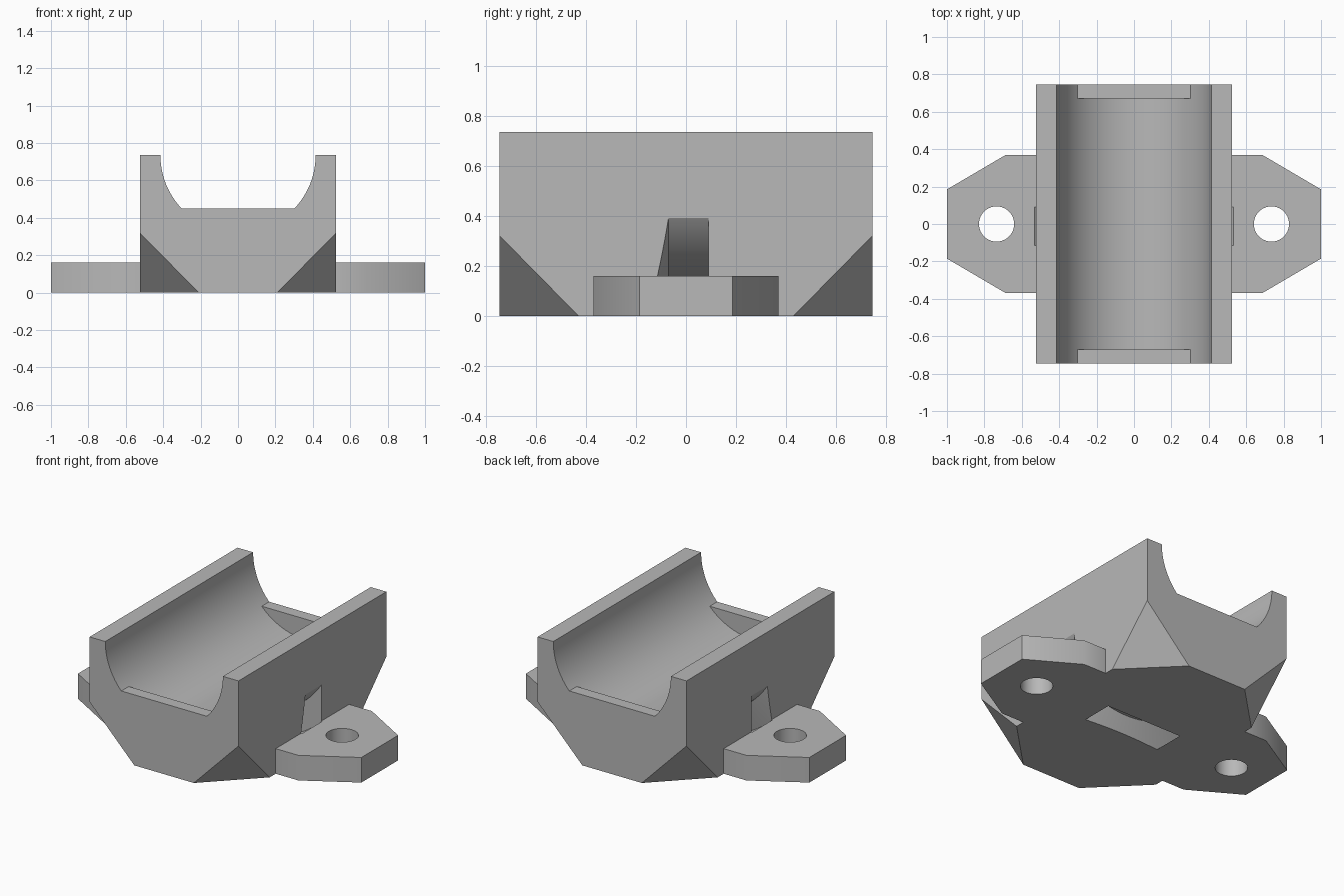
import bpy
import bmesh
import math
from mathutils import Matrix, Vector

HALF_X, HALF_Y, HEIGHT = 0.525, 0.745, 0.735
TROUGH_R = 0.415
PLATE_H = 0.16
CHAMFER, CHAMFER_H = 0.315, 0.32

cube = bpy.data.objects.get("Cube")
if cube:
    bpy.data.objects.remove(cube, do_unlink=True)


def to_object(bm, name):
    bmesh.ops.recalc_face_normals(bm, faces=bm.faces[:])
    mesh = bpy.data.meshes.new(name)
    bm.to_mesh(mesh)
    bm.free()
    obj = bpy.data.objects.new(name, mesh)
    bpy.context.scene.collection.objects.link(obj)
    return obj


def box(name, x0, x1, y0, y1, z0, z1):
    bm = bmesh.new()
    bmesh.ops.create_cube(bm, size=1)
    for v in bm.verts:
        v.co = Vector((x1 if v.co.x > 0 else x0,
                       y1 if v.co.y > 0 else y0,
                       z1 if v.co.z > 0 else z0))
    return to_object(bm, name)


def cylinder(name, radius, depth, centre, along_y=False):
    bm = bmesh.new()
    turn = Matrix.Rotation(math.pi / 2, 4, "X") if along_y else Matrix()
    bmesh.ops.create_cone(bm, cap_ends=True, segments=96, radius1=radius,
                          radius2=radius, depth=depth,
                          matrix=Matrix.Translation(centre) @ turn)
    return to_object(bm, name)


def combine(target, tool, operation):
    mod = target.modifiers.new(tool.name, "BOOLEAN")
    mod.operation = operation
    mod.solver = "EXACT"
    mod.object = tool
    bpy.context.view_layer.objects.active = target
    bpy.ops.object.modifier_apply(modifier=mod.name)
    bpy.data.objects.remove(tool, do_unlink=True)


# Block with its four lower corners sliced off
bm = bmesh.new()
bmesh.ops.create_cube(bm, size=1)
for v in bm.verts:
    v.co = Vector((v.co.x * 2 * HALF_X, v.co.y * 2 * HALF_Y, (v.co.z + 0.5) * HEIGHT))
for sx in (-1, 1):
    for sy in (-1, 1):
        cut = bmesh.ops.bisect_plane(
            bm, geom=bm.verts[:] + bm.edges[:] + bm.faces[:], dist=1e-5,
            plane_co=(sx * HALF_X, sy * HALF_Y, CHAMFER_H),
            plane_no=(sx / CHAMFER, sy / CHAMFER, -1 / CHAMFER_H), clear_outer=True)
        edges = [e for e in cut["geom_cut"] if isinstance(e, bmesh.types.BMEdge)]
        bmesh.ops.holes_fill(bm, edges=edges)
cradle = to_object(bm, "cradle")

# Round trough, with a flat-topped lip at each end
combine(cradle, cylinder("trough", TROUGH_R, 2, (0, 0, HEIGHT), True), "DIFFERENCE")
for s in (-1, 1):
    y0, y1 = sorted((s * 0.67, s * HALF_Y))
    combine(cradle, box("end_lip", -0.4, 0.4, y0, y1, 0.26, 0.45), "UNION")

# Mounting plate with tapered ears
bm = bmesh.new()
corners = [(1, -0.185), (1, 0.185), (0.685, 0.37),
           (-0.685, 0.37), (-1, 0.185), (-1, -0.185),
           (-0.685, -0.37), (0.685, -0.37)]
face = bm.faces.new([bm.verts.new((x, y, 0)) for x, y in corners])
extruded = bmesh.ops.extrude_face_region(bm, geom=[face])
bmesh.ops.translate(bm, vec=(0, 0, PLATE_H),
                    verts=[g for g in extruded["geom"] if isinstance(g, bmesh.types.BMVert)])
combine(cradle, to_object(bm, "mounting_plate"), "UNION")

# Screw holes
for s in (-1, 1):
    combine(cradle, cylinder("screw_hole", 0.094, 1, (s * 0.735, 0, 0)), "DIFFERENCE")

# Curved strap channel around the trough axis, tapered on one side
bm = bmesh.new()
profile = [(0.628, -0.07), (0.628, 0.09), (0.783, 0.09), (0.783, -0.115)]
ring = [bm.verts.new((r, y, HEIGHT)) for r, y in profile]
loop = [bm.edges.new((ring[i - 1], ring[i])) for i in range(4)]
bmesh.ops.spin(bm, geom=ring + loop, cent=(0, 0, HEIGHT), axis=(0, 1, 0),
               angle=2 * math.pi, steps=128)
bmesh.ops.remove_doubles(bm, verts=bm.verts[:], dist=1e-4)
combine(cradle, to_object(bm, "strap_channel"), "DIFFERENCE")

# Colour and shading
grey = bpy.data.materials.new("plain grey")
grey.use_nodes = True
colour = (0.48, 0.48, 0.48, 1)
grey.diffuse_color = colour
grey.node_tree.nodes["Principled BSDF"].inputs["Base Color"].default_value = colour
cradle.data.materials.clear()
cradle.data.materials.append(grey)
for poly in cradle.data.polygons:
    poly.material_index = 0
bpy.ops.object.select_all(action="DESELECT")
cradle.select_set(True)
bpy.context.view_layer.objects.active = cradle
bpy.ops.object.shade_smooth_by_angle(angle=math.radians(32))
